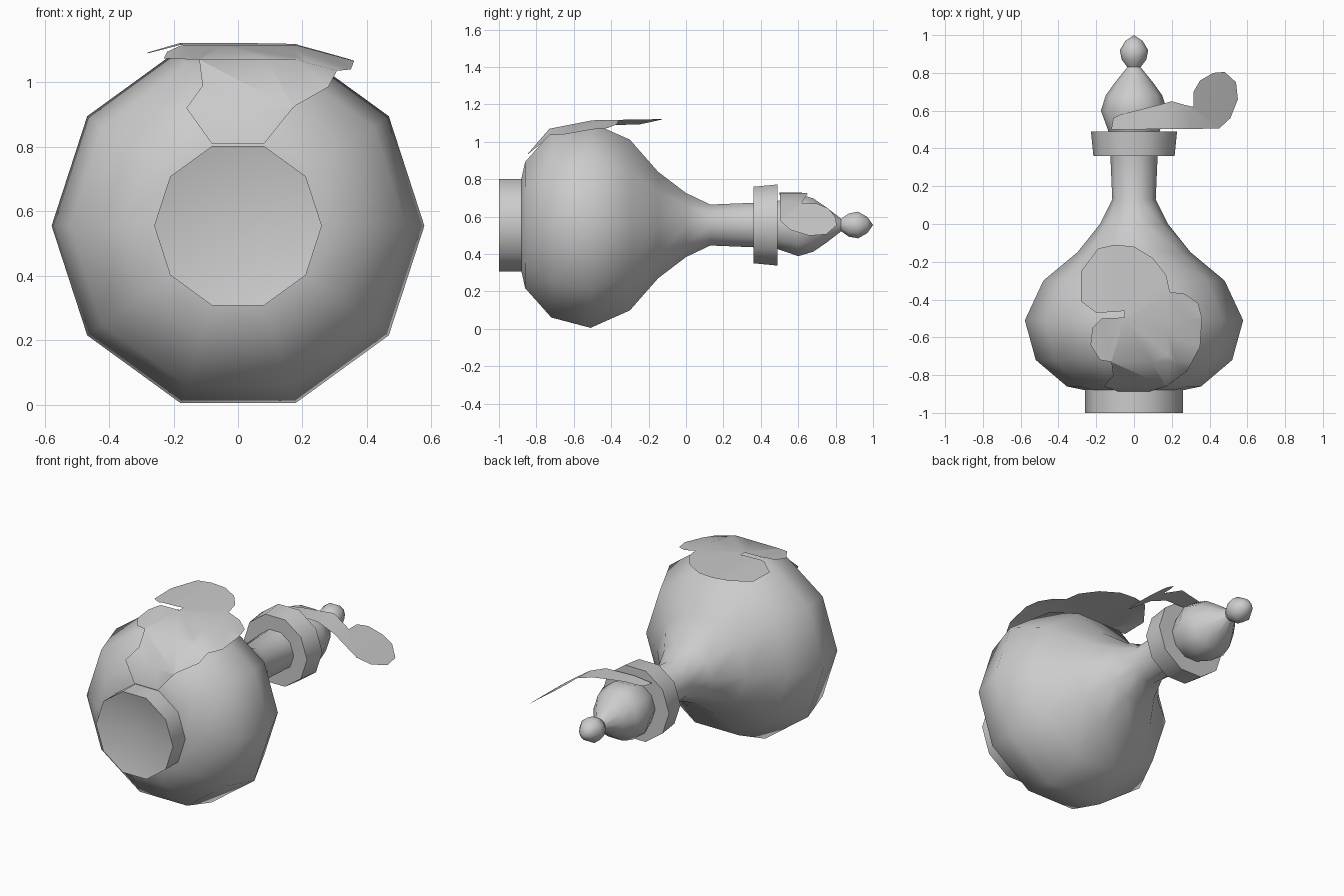
import bpy, bmesh, math
from mathutils import Vector

cube = bpy.data.objects.get("Cube")
if cube:
    bpy.data.objects.remove(cube)

CENTRE_Z = 0.555
SIDES = 10

grey = bpy.data.materials.new("light_grey")
grey.use_nodes = True
grey.diffuse_color = (0.6, 0.6, 0.6, 1)
grey.node_tree.nodes["Principled BSDF"].inputs["Base Color"].default_value = (0.6, 0.6, 0.6, 1)


def finish(name, bm):
    mesh = bpy.data.meshes.new(name)
    bm.to_mesh(mesh)
    bm.free()
    obj = bpy.data.objects.new(name, mesh)
    bpy.context.collection.objects.link(obj)
    mesh.materials.append(grey)
    bpy.ops.object.select_all(action='DESELECT')
    obj.select_set(True)
    bpy.context.view_layer.objects.active = obj
    bpy.ops.object.shade_smooth_by_angle(angle=math.radians(62))
    return obj


def turned(name, profile):
    """Ten-sided lathe about the y axis from (y, radius) pairs."""
    bm = bmesh.new()
    rings = []
    for y, r in profile:
        if r == 0:
            rings.append([bm.verts.new((0, y, CENTRE_Z))] * SIDES)
            continue
        angles = [math.tau * k / SIDES for k in range(SIDES)]
        rings.append([bm.verts.new((r * math.cos(a), y, CENTRE_Z + r * math.sin(a)))
                      for a in angles])
    for a, b in zip(rings, rings[1:]):
        for k in range(SIDES):
            n = (k + 1) % SIDES
            corners = dict.fromkeys((a[k], a[n], b[n], b[k]))
            bm.faces.new(list(corners))
    bmesh.ops.recalc_face_normals(bm, faces=bm.faces)
    return finish(name, bm)


def ramp(points, t):
    """Piecewise linear lookup through (t, value) pairs."""
    for (t0, v0), (t1, v1) in zip(points, points[1:]):
        if t <= t1:
            return v0 + (v1 - v0) * (t - t0) / (t1 - t0)
    return points[-1][1]


def draped_sheet(name, outline, x_cuts, y_cuts, height):
    """Flat outline, cut along the bends, then lifted to a height rule."""
    bm = bmesh.new()
    bm.faces.new([bm.verts.new((x, y, 0)) for x, y in outline])
    bmesh.ops.triangulate(bm, faces=bm.faces)
    cuts = [(Vector((x, 0, 0)), Vector((1, 0, 0))) for x in x_cuts]
    cuts += [(Vector((0, y, 0)), Vector((0, 1, 0))) for y in y_cuts]
    for point, normal in cuts:
        bmesh.ops.bisect_plane(bm, geom=bm.verts[:] + bm.edges[:] + bm.faces[:],
                               plane_co=point, plane_no=normal)
    for f in bm.faces:
        f.normal_update()
        if f.normal.z < 0:
            f.normal_flip()
    for v in bm.verts:
        v.co.z = height(v.co.x, v.co.y)
    return finish(name, bm)


# Bottle lying on its side, with a hollow foot
turned("bottle", [(-0.94, 0), (-1, 0.26), (-0.88, 0.26), (-0.86, 0.355), (-0.72, 0.52),
                  (-0.51, 0.578), (-0.3, 0.48), (-0.15, 0.3), (0, 0.18),
                  (0.13, 0.115), (0.36, 0.125)])

# Collar around the mouth
turned("collar", [(0.36, 0.1), (0.36, 0.215), (0.49, 0.228), (0.49, 0.1)])

# Stopper with its small finial
turned("stopper", [(0.49, 0.135), (0.6, 0.175), (0.68, 0.15), (0.75, 0.1), (0.83, 0.035),
                   (0.87, 0.065), (0.92, 0.075), (0.97, 0.045), (1, 0)])

# Sheet draped over the belly, falling to the foot
belly_rise = [(-0.89, 0.8), (-0.86, 0.92), (-0.73, 1.07), (-0.5, 1.115), (-0.1, 1.122)]
belly_outline = [
    (-0.05, -0.46), (-0.1, -0.465), (-0.2, -0.47), (-0.28, -0.41), (-0.28, -0.25),
    (-0.19, -0.13), (-0.1, -0.11), (0, -0.12), (0.1, -0.18), (0.17, -0.27),
    (0.19, -0.36), (0.27, -0.37), (0.34, -0.42), (0.36, -0.5), (0.35, -0.65),
    (0.28, -0.78), (0.17, -0.86), (0.08, -0.888), (-0.08, -0.888), (-0.16, -0.86),
    (-0.11, -0.8), (-0.12, -0.73), (-0.18, -0.72), (-0.23, -0.64), (-0.22, -0.55),
    (-0.17, -0.5), (-0.05, -0.495)]
draped_sheet("belly_sheet", belly_outline, (-0.18, 0.18), [y for y, z in belly_rise[1:4]],
             lambda x, y: ramp(belly_rise, y) - 0.27 * max(0, abs(x) - 0.18))

# Lobed sheet over the stopper, drooping to one side
droop = [(-0.13, 0.715), (0, 0.73), (0.19, 0.725), (0.3, 0.68), (0.45, 0.575), (0.56, 0.49)]
stopper_outline = [
    (-0.12, 0.5), (0.45, 0.505), (0.51, 0.56), (0.55, 0.66), (0.54, 0.75), (0.48, 0.805),
    (0.42, 0.8), (0.35, 0.76), (0.315, 0.7), (0.315, 0.62), (0.29, 0.595), (0.27, 0.63),
    (0.2, 0.65), (0.13, 0.63), (0.08, 0.57), (0.07, 0.535), (0.02, 0.535), (0, 0.56),
    (-0.07, 0.58), (-0.11, 0.56)]
draped_sheet("stopper_sheet", stopper_outline, [x for x, z in droop[1:5]], (),
             lambda x, y: ramp(droop, x))
